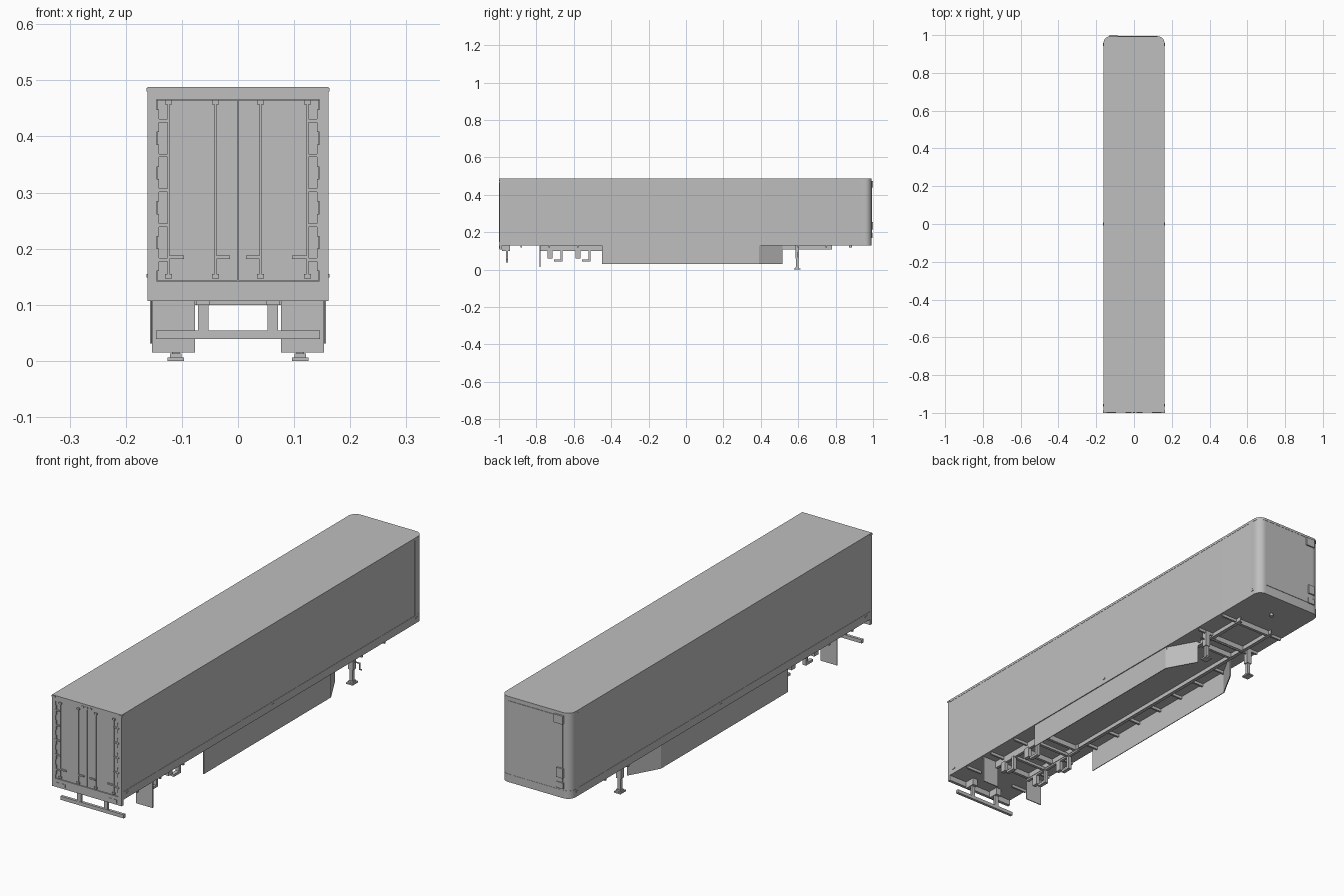
import bpy, bmesh, math
from mathutils import Vector

if "Cube" in bpy.data.objects:
    bpy.data.objects.remove(bpy.data.objects["Cube"])

grey = bpy.data.materials.new("plain grey")
grey.use_nodes = True
colour = (0.52, 0.52, 0.52, 1)
grey.diffuse_color = colour
grey.node_tree.nodes["Principled BSDF"].inputs["Base Color"].default_value = colour


def finish(name, bm):
    bmesh.ops.recalc_face_normals(bm, faces=bm.faces)
    mesh = bpy.data.meshes.new(name)
    bm.to_mesh(mesh)
    bm.free()
    mesh.materials.append(grey)
    obj = bpy.data.objects.new(name, mesh)
    bpy.context.collection.objects.link(obj)
    return obj


def add_box(bm, x, y, z):
    """Box from (low, high) ranges."""
    verts = bmesh.ops.create_cube(bm, size=1)["verts"]
    for v in verts:
        v.co = Vector([(r[0] + r[1]) / 2 + c * (r[1] - r[0]) for r, c in zip((x, y, z), v.co)])


def boxes(name, ranges, both=False):
    bm = bmesh.new()
    for x, y, z in ranges:
        add_box(bm, x, y, z)
        if both:
            add_box(bm, (-x[1], -x[0]), y, z)
    return finish(name, bm)


def prism(name, outlines, low, high):
    """Upright walls from plan outlines."""
    bm = bmesh.new()
    for outline in outlines:
        face = bm.faces.new([bm.verts.new((x, y, low)) for x, y in outline])
        top = bmesh.ops.extrude_face_region(bm, geom=[face])["geom"]
        bmesh.ops.translate(bm, vec=(0, 0, high - low),
                            verts=[v for v in top if isinstance(v, bmesh.types.BMVert)])
    return finish(name, bm)


def plan(half, back, nose, radius):
    """Box outline with the two nose corners rounded."""
    pts = [(-half, back), (half, back)]
    for side in (0, 1):
        for i in range(11):
            a = math.pi / 2 * (side + i / 10)
            cx = (half - radius) * (1 if side == 0 else -1)
            pts.append((cx + radius * math.cos(a), nose - radius + radius * math.sin(a)))
    return pts


def around(c, h):
    return (c - h, c + h)


# Cargo box with slightly proud top and bottom rails
for name, half, low, high in (("cargo_box", .160, .131, .487),
                              ("bottom_rail", .161, .130, .163),
                              ("roof_rail", .161, .478, .488)):
    nose = .992 if half < .161 else .993
    body = prism(name, [plan(half, -.992, nose, .034)], low, high)
    bpy.ops.object.select_all(action="DESELECT")
    body.select_set(True)
    bpy.context.view_layer.objects.active = body
    bpy.ops.object.shade_smooth_by_angle(angle=math.radians(30))

# Nose panel and connection boxes
boxes("nose_panel", [((-.125, .125), (.99, .994), (.172, .47))])
boxes("nose_connection_boxes", [((-.13, -.088), (.99, 1), (.44, .475)),
                                ((-.13, -.1), (.99, 1), (.215, .255)),
                                ((-.13, -.1), (.99, .998), (.17, .195))])
boxes("front_corner_posts", [((.158, .1615), (.938, .952), (.16, .48))], True)

# Rear portal frame, doors sit recessed inside
boxes("rear_frame", [((-.161, .161), (-.998, -.985), (.107, .142)),
                     ((-.161, .161), (-.998, -.985), (.466, .488)),
                     ((-.161, -.145), (-.998, -.985), (.142, .466)),
                     ((.145, .161), (-.998, -.985), (.142, .466))])
boxes("doors", [((.001, .144), (-.995, -.985), (.143, .465))], True)

# Lock rods with end brackets and handles
rods = []
for x in (.04, .124):
    rods.append((around(x, .002), (-.999, -.99), (.148, .464)))
    for z in (.151, .461):
        rods.append((around(x, .006), (-1, -.99), around(z, .004)))
rods += [((.014, .04), (-1, -.993), around(.185, .003)),
         ((.096, .124), (-1, -.993), around(.185, .003))]
boxes("door_lock_rods", rods, True)
boxes("door_hinges", [((.122, .148), (-.9995, -.99), around(.18 + i * .062, .003))
                      for i in range(5)] +
      [(around(.143, .002), (-.9995, -.99), around(.18 + i * .062, .02))
       for i in range(5)], True)

# Lamps
boxes("tail_lamps", [(around(x, .008), (-1, -.99), around(.121, .007))
                     for x in (.107, .131)], True)
boxes("top_lamps", [(around(x, .005), (-1, -.99), around(.476, .003))
                    for x in (-.018, 0, .018)])
boxes("corner_lamps", [((.146, .163), (-1, -.986), (.48, .486))], True)
boxes("side_marker_lamps", [((.158, .163), around(y, .007), around(.152, .003))
                            for y in (-.96, 0, .95)], True)

# Side skirts, turned inward at the nose end
skirt = [(.157, -.45), (.157, .39), (.088, .515), (.085, .512), (.154, .388), (.154, -.45)]
prism("side_skirts", [skirt, [(-x, y) for x, y in skirt]], .031, .131)

# Main frame rails, with lower flanges and a deeper bogie section
boxes("frame_rails", [((.080, .084), (-.78, .78), (.107, .131)),
                      ((.075, .089), (-.78, .78), (.107, .110))], True)
boxes("bogie_rails", [((.077, .089), (-.78, -.45), (.1, .131))], True)

# Outriggers and crossmembers
boxes("outriggers", [((.084, .155), around(-.42 + i * .135, .004), (.118, .131))
                     for i in range(7)] +
      [((.084, .155), around(y, .004), (.118, .131)) for y in (-.88, -.73, -.58, .6, .75)], True)
boxes("crossmembers", [((-.08, .08), around(y, .006), (.108, .131))
                       for y in (-.77, -.62, -.47, .52, .595, .76)])

# Suspension hangers: straight brackets and hooked arms
hangers = []
for y in (-.728, -.578):
    hangers += [((.077, .093), around(y, .013), (.06, .105)),
                ((.077, .093), (y + .056, y + .068), (.043, .105)),
                ((.077, .093), (y + .022, y + .068), (.043, .053))]
boxes("suspension_hangers", hangers, True)
boxes("suspension_crossbars", [((-.09, .09), around(y, .006), (.1, .112))
                               for y in (-.667, -.517)])

# Mud flaps
boxes("mud_flaps", [((.077, .153), (-.782, -.778), (.015, .131))], True)

# Rear underride guard
boxes("underride_bar", [((-.146, .146), around(-.957, .006), (.039, .054))])
boxes("underride_hangers", [(around(.062, .009), around(-.957, .005), (.05, .1)),
                            (around(.062, .012), (-.985, -.94), (.1, .131))], True)

# Landing gear: stepped legs, feet, braces and a crank
boxes("landing_legs", [(around(.111, .011), around(.595, .010), (.06, .131)),
                       (around(.111, .007), around(.595, .007), (.01, .06)),
                       (around(.111, .010), around(.595, .010), (.006, .013)),
                       (around(.111, .015), around(.595, .018), (0, .006))], True)
boxes("landing_cross_shaft", [((-.111, .111), around(.595, .003), (.103, .109))])
boxes("landing_crank", [((.12, .148), around(.595, .002), (.09, .094)),
                        ((.145, .148), around(.595, .002), (.065, .094)),
                        ((.145, .156), around(.595, .002), (.065, .069))])

# Coupling pin
bm = bmesh.new()
bmesh.ops.create_cone(bm, cap_ends=True, segments=16, radius1=.009, radius2=.006, depth=.014)
bmesh.ops.translate(bm, verts=bm.verts, vec=(0, .88, .126))
finish("coupling_pin", bm)
